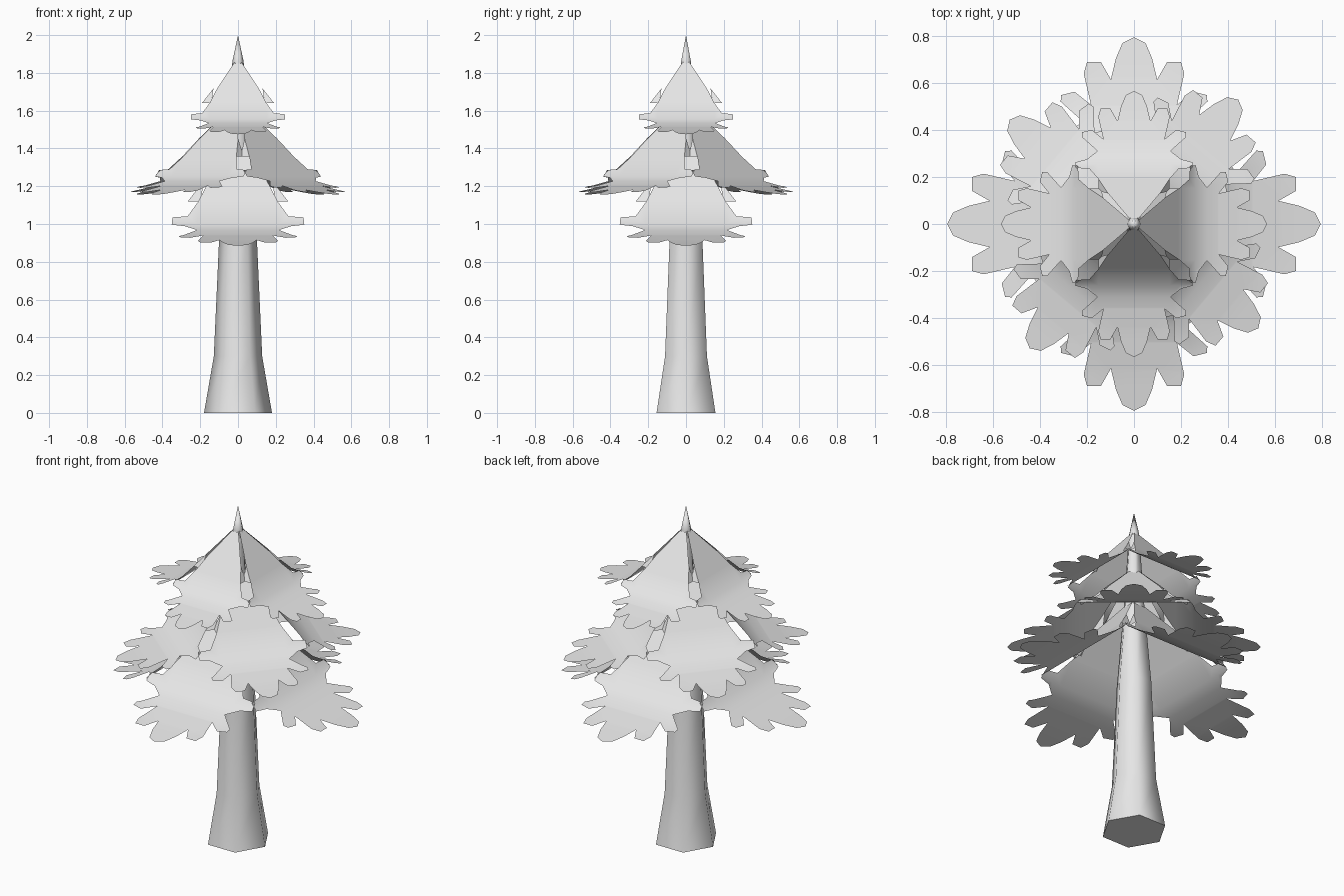
import bpy, bmesh, math
from mathutils import Matrix, Vector

cube = bpy.data.objects.get("Cube")
if cube:
    bpy.data.objects.remove(cube)

mat = bpy.data.materials.new("light_grey")
mat.use_nodes = True
COLOUR = (0.8, 0.8, 0.8, 1)
mat.diffuse_color = COLOUR
mat.node_tree.nodes["Principled BSDF"].inputs["Base Color"].default_value = COLOUR


def finish(bm, name, angle):
    mesh = bpy.data.meshes.new(name)
    bm.to_mesh(mesh)
    bm.free()
    mesh.materials.append(mat)
    obj = bpy.data.objects.new(name, mesh)
    bpy.context.collection.objects.link(obj)
    bpy.ops.object.select_all(action="DESELECT")
    obj.select_set(True)
    bpy.context.view_layer.objects.active = obj
    bpy.ops.object.shade_smooth_by_angle(angle=math.radians(angle))
    return obj


# Half outline of a bough: (sideways, outward), from tip to trunk
OUTLINE = [(0, .565), (.035, .547), (.055, .5), (.07, .437), (.1, .49),
           (.142, .49), (.152, .455), (.13, .36), (.18, .4), (.22, .39),
           (.222, .37), (.155, .31), (.2, .275), (.25, .262), (.247, .238),
           (.19, .235), (.15, .19), (.11, .13), (.015, .018)]
# Droop of a bough: (outward, height above tip)
DROOP = [(0, .41), (.19, .166), (.26, .08), (.355, .04), (.444, .02), (.565, 0)]


def droop(r):
    for (r0, z0), (r1, z1) in zip(DROOP, DROOP[1:]):
        if r <= r1 + 1e-5:
            return z0 + (z1 - z0) * (r - r0) / (r1 - r0)
    return 0


def add_bough(bm, place):
    part = bmesh.new()
    right = [Vector((r, -s, 0)) for s, r in OUTLINE]
    left = [Vector((r, s, 0)) for s, r in OUTLINE[1:]]
    loop = right[::-1] + left
    part.faces.new([part.verts.new(p) for p in loop])
    bmesh.ops.recalc_face_normals(part, faces=part.faces)
    if part.faces[:][0].normal.z < 0:
        bmesh.ops.reverse_faces(part, faces=part.faces)
    bmesh.ops.triangulate(part, faces=part.faces)
    # Cross cuts let the flat outline bend
    for r, _ in DROOP[1:-1]:
        bmesh.ops.bisect_plane(part, geom=part.verts[:] + part.edges[:] + part.faces[:],
                               plane_co=(r, 0, 0), plane_no=(1, 0, 0))
    for v in part.verts:
        v.co.z = droop(v.co.x)
    # Small flaps folded under the side edges
    for side in (-1, 1):
        pts = [(.13, .11 * side, droop(.13)), (.19, .15 * side, droop(.19)),
               (.14, .15 * side, droop(.19))]
        part.faces.new([part.verts.new(p) for p in pts[::side]])
    bmesh.ops.transform(part, matrix=place, verts=part.verts)
    temp = bpy.data.meshes.new("temp")
    part.to_mesh(temp)
    part.free()
    bm.from_mesh(temp)
    bpy.data.meshes.remove(temp)


# Three tiers of four boughs
for name, size, tip_z, turn in (("lower_boughs", 1.405, .885, 0),
                                ("middle_boughs", 1.22, 1.155, 50),
                                ("upper_boughs", 1, 1.475, 0)):
    bm = bmesh.new()
    for i in range(4):
        add_bough(bm, Matrix.Translation((0, 0, tip_z))
                  @ Matrix.Rotation(math.radians(turn + 90 * i), 4, "Z")
                  @ Matrix.Scale(size, 4))
    finish(bm, name, 40)

# Six-sided trunk with a flared foot and a pointed top
bm = bmesh.new()
rings = []
for radius, z in ((.18, 0), (.128, .3), (.1, .92), (.06, 1.4), (.03, 1.86)):
    rings.append([bm.verts.new((radius * math.cos(i * math.pi / 3),
                                radius * math.sin(i * math.pi / 3), z)) for i in range(6)])
for low, high in zip(rings, rings[1:]):
    for i in range(6):
        j = (i + 1) % 6
        bm.faces.new((low[i], low[j], high[j], high[i]))
top = bm.verts.new((0, 0, 2))
for i in range(6):
    bm.faces.new((rings[-1][i], rings[-1][(i + 1) % 6], top))
bm.faces.new(rings[0][::-1])
finish(bm, "trunk", 65)
